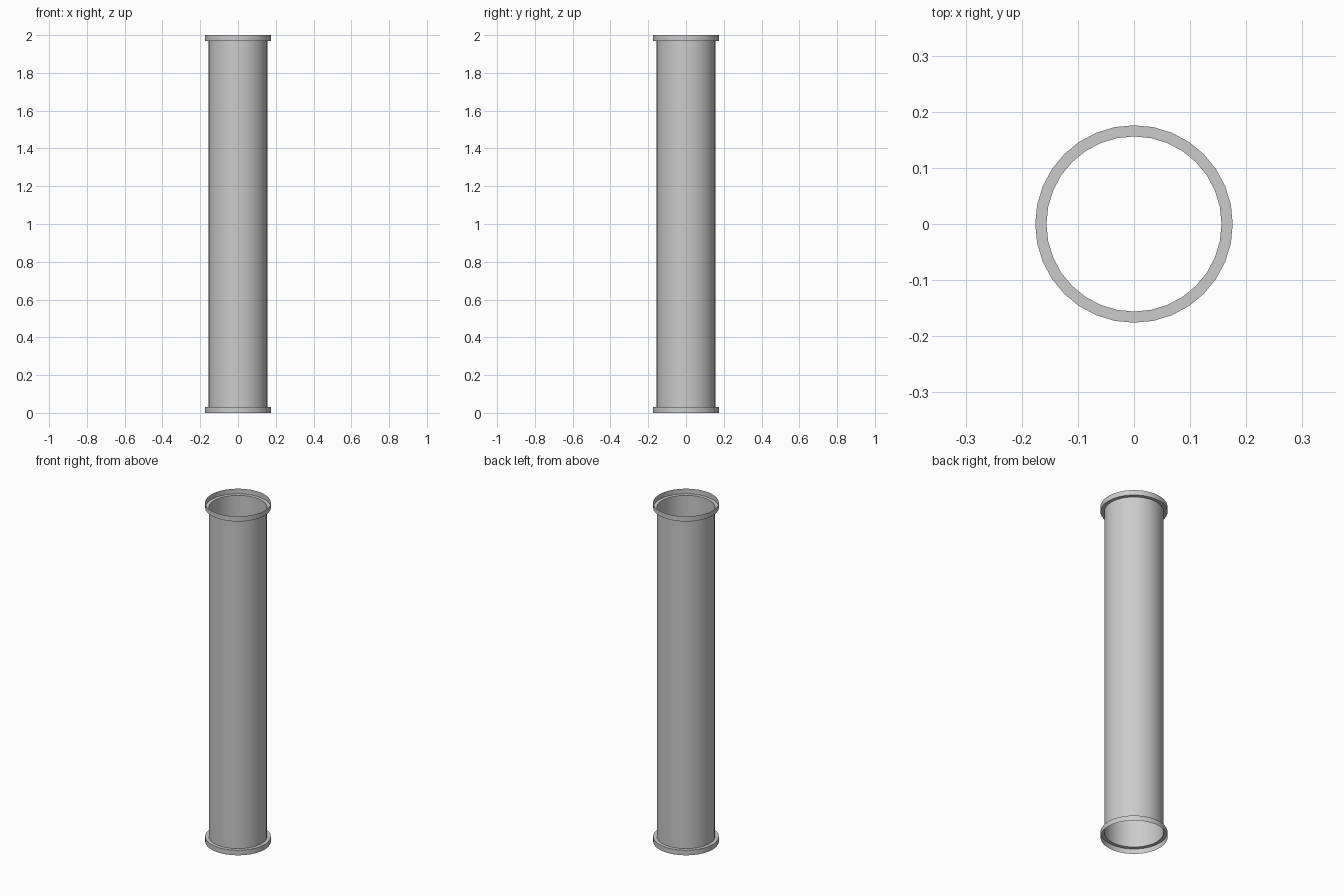
import bpy, bmesh, math

if "Cube" in bpy.data.objects:
    bpy.data.objects.remove(bpy.data.objects["Cube"])

SIDES = 32
PIPE_R, FLANGE_R = 0.156, 0.176
LENGTH, RIM = 2.0, 0.03


def lathe(name, profile):
    """Revolve an open (radius, z) profile around the z axis."""
    bm = bmesh.new()
    rings = []
    for r, z in profile:
        rings.append([bm.verts.new((r * math.cos(2 * math.pi * i / SIDES),
                                    r * math.sin(2 * math.pi * i / SIDES), z))
                      for i in range(SIDES)])
    for low, high in zip(rings, rings[1:]):
        for i in range(SIDES):
            j = (i + 1) % SIDES
            bm.faces.new((low[i], low[j], high[j], high[i]))
    mesh = bpy.data.meshes.new(name)
    bm.to_mesh(mesh)
    bm.free()
    obj = bpy.data.objects.new(name, mesh)
    bpy.context.collection.objects.link(obj)
    bpy.ops.object.select_all(action='DESELECT')
    obj.select_set(True)
    bpy.context.view_layer.objects.active = obj
    bpy.ops.object.shade_smooth_by_angle(angle=math.radians(35))
    return obj


# Thin-walled pipe with an open, stepped collar at each end
lathe("flanged_pipe", [
    (FLANGE_R, 0), (FLANGE_R, RIM), (PIPE_R, RIM),
    (PIPE_R, LENGTH - RIM), (FLANGE_R, LENGTH - RIM), (FLANGE_R, LENGTH),
])
